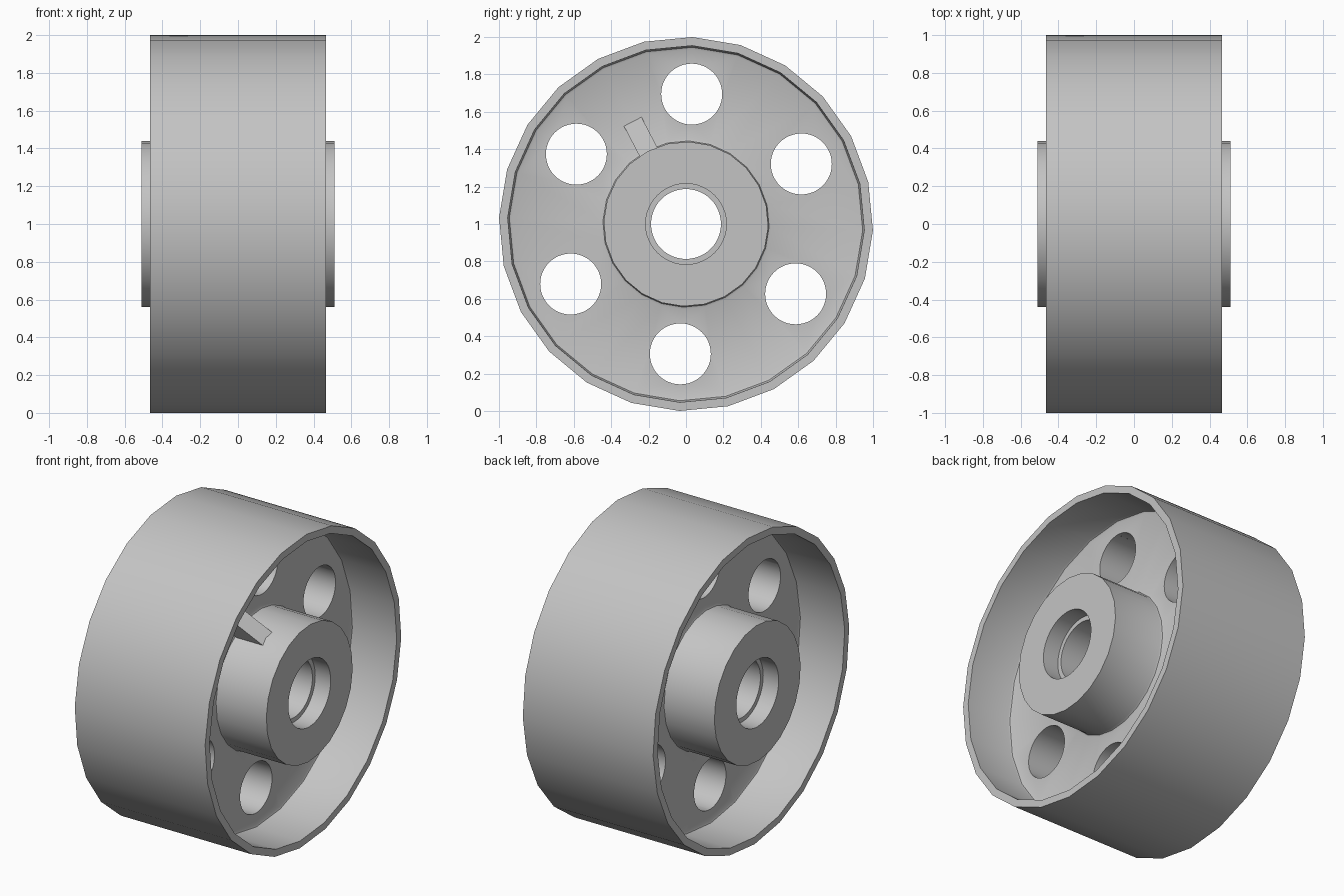
import bpy, bmesh, math
from mathutils import Matrix, Vector

cube = bpy.data.objects.get("Cube")
if cube:
    bpy.data.objects.remove(cube, do_unlink=True)

RIM_X, HUB_X, WEB_X = 0.465, 0.51, 0.15
RIM_R, RIM_IN, HUB_R = 1.0, 0.95, 0.44
FILLET = 0.016
SIDES = 24
TWIST = math.radians(2)

grey = bpy.data.materials.new("plain grey")
grey.use_nodes = True
grey.diffuse_color = (0.55, 0.55, 0.55, 1)
grey.node_tree.nodes["Principled BSDF"].inputs["Base Color"].default_value = grey.diffuse_color


def polar(x, r, a):
    """Point at angle a from the top, turning towards +y, about the axle."""
    return Vector((x, r * math.sin(a), 1 + r * math.cos(a)))


def finish(bm, name):
    bmesh.ops.recalc_face_normals(bm, faces=bm.faces)
    mesh = bpy.data.meshes.new(name)
    bm.to_mesh(mesh)
    bm.free()
    mesh.materials.append(grey)
    obj = bpy.data.objects.new(name, mesh)
    bpy.context.collection.objects.link(obj)
    return obj


def lathe(profile, name):
    """Revolve an (x, radius) outline about the axle and cap both ends."""
    bm = bmesh.new()
    rings = [[bm.verts.new(polar(x, r, TWIST + math.tau * i / SIDES)) for i in range(SIDES)]
             for x, r in profile]
    for a, b in zip(rings, rings[1:]):
        for i in range(SIDES):
            j = (i + 1) % SIDES
            bm.faces.new((a[i], a[j], b[j], b[i]))
    bm.faces.new(rings[0])
    bm.faces.new(rings[-1])
    return finish(bm, name)


def cutter(name, centre, radius, length, sides=48):
    bm = bmesh.new()
    turn = Matrix.Translation(centre) @ Matrix.Rotation(math.pi / 2, 4, 'Y')
    bmesh.ops.create_cone(bm, cap_ends=True, segments=sides, radius1=radius,
                          radius2=radius, depth=length, matrix=turn)
    obj = finish(bm, name)
    obj.hide_render = True
    return obj


def smooth(obj):
    bpy.ops.object.select_all(action='DESELECT')
    obj.select_set(True)
    bpy.context.view_layer.objects.active = obj
    bpy.ops.object.shade_smooth_by_angle(angle=math.radians(31))


# Half outline: hub end, hub, fillets, web, rim
corner = FILLET * (1 - math.cos(math.pi / 4))
half = [(HUB_X, HUB_R), (WEB_X + FILLET, HUB_R),
        (WEB_X + corner, HUB_R + corner), (WEB_X, HUB_R + FILLET),
        (WEB_X, RIM_IN - FILLET), (WEB_X + corner, RIM_IN - corner),
        (WEB_X + FILLET, RIM_IN), (RIM_X, RIM_IN + 0.004), (RIM_X, RIM_R)]
wheel = lathe(half + [(-x, r) for x, r in reversed(half)], "wheel_body")

# Stepped bore and six web holes
cutters = [cutter("bore_cutter", (0, 0, 1), 0.187, 1.4)]
for side in (-1, 1):
    cutters.append(cutter("counterbore_cutter", (side * 0.55, 0, 1), 0.216, 0.3))
for k in range(6):
    centre = polar(0, 0.695, math.radians(2.5 + 60 * k))
    cutters.append(cutter("web_hole_cutter", centre, 0.163, 0.6))

for c in cutters:
    mod = wheel.modifiers.new(c.name, 'BOOLEAN')
    mod.operation = 'DIFFERENCE'
    mod.solver = 'EXACT'
    mod.object = c
bpy.context.view_layer.update()
baked = bpy.data.meshes.new_from_object(wheel.evaluated_get(bpy.context.evaluated_depsgraph_get()))
wheel.modifiers.clear()
wheel.data = baked
for c in cutters:
    bpy.data.objects.remove(c, do_unlink=True)
smooth(wheel)

# Sloped gusset between hub and web, on the left face only
bm = bmesh.new()
angle = math.radians(-27.5)
across = Vector((0, math.cos(angle), -math.sin(angle))) * 0.053
outline = [(WEB_X - 0.02, HUB_R - 0.03), (0.375, HUB_R - 0.03), (WEB_X, 0.617), (WEB_X - 0.02, 0.617)]
ends = [[bm.verts.new(polar(x, r, angle) + s * across) for x, r in outline] for s in (-1, 1)]
for end in ends:
    bm.faces.new(end)
for i in range(len(outline)):
    j = (i + 1) % len(outline)
    bm.faces.new((ends[0][i], ends[0][j], ends[1][j], ends[1][i]))
finish(bm, "hub_gusset")
